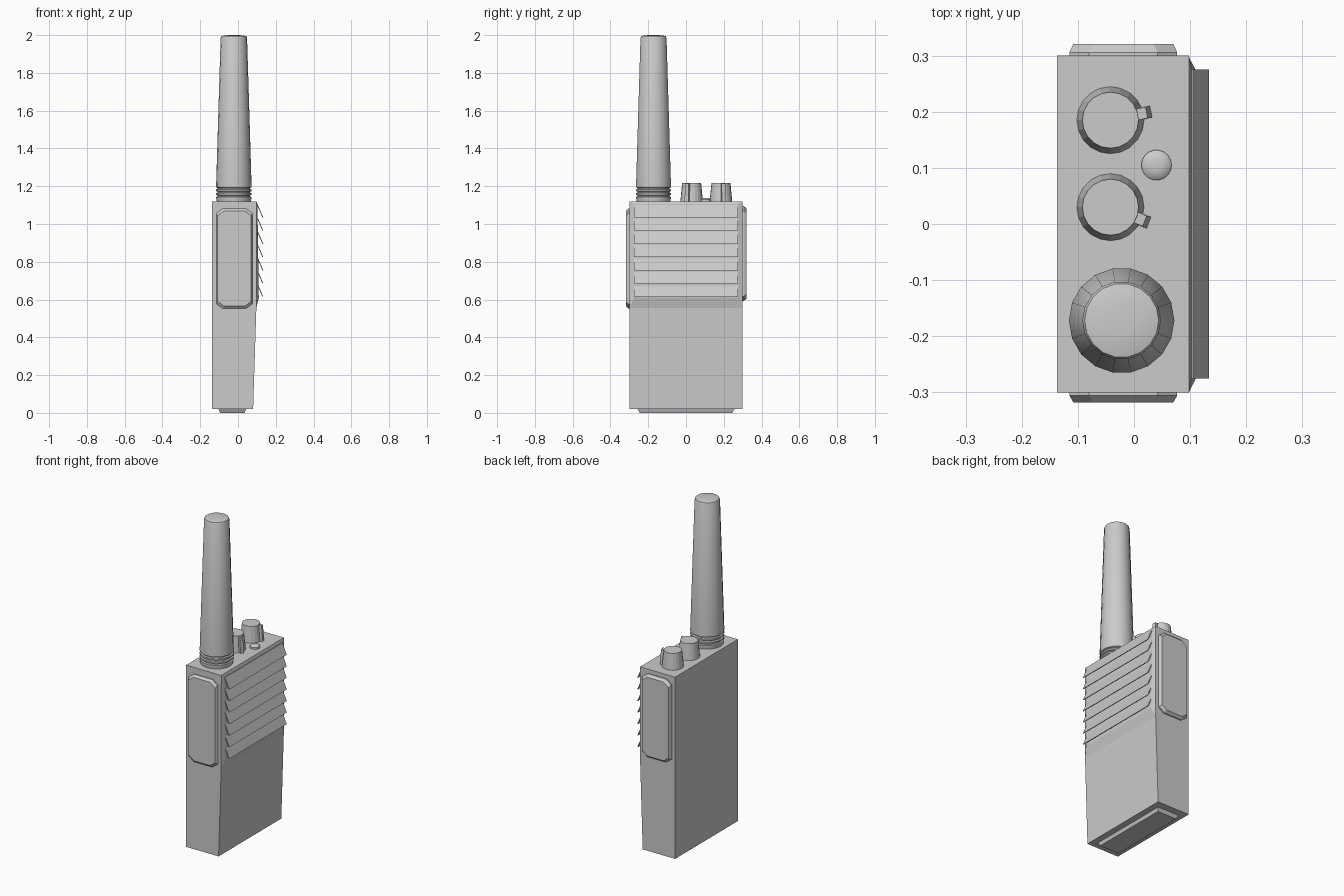
import bpy, bmesh, math
from mathutils import Matrix

if "Cube" in bpy.data.objects:
    bpy.data.objects.remove(bpy.data.objects["Cube"])


def make(name, verts, faces):
    me = bpy.data.meshes.new(name)
    me.from_pydata(verts, [], faces)
    bm = bmesh.new()
    bm.from_mesh(me)
    bmesh.ops.recalc_face_normals(bm, faces=bm.faces)
    bm.to_mesh(me)
    bm.free()
    ob = bpy.data.objects.new(name, me)
    bpy.context.collection.objects.link(ob)
    return ob


def loft(name, rings):
    """Skin a stack of equal-sized vertex rings and cap both ends."""
    n = len(rings[0])
    verts = [v for r in rings for v in r]
    faces = [(k * n + i, k * n + (i + 1) % n, (k + 1) * n + (i + 1) % n, (k + 1) * n + i)
             for k in range(len(rings) - 1) for i in range(n)]
    faces += [tuple(range(n)), tuple(range(len(verts) - n, len(verts)))]
    return make(name, verts, faces)


def lathe(name, cx, cy, profile, n):
    return loft(name, [[(cx + r * math.cos(2 * math.pi * i / n),
                         cy + r * math.sin(2 * math.pi * i / n), z) for i in range(n)]
                       for r, z in profile])


def rect(x0, x1, y0, y1, z):
    return [(x0, y0, z), (x1, y0, z), (x1, y1, z), (x0, y1, z)]


# Body, slightly thinner toward the bottom
loft("body", [rect(-0.137, 0.08, -0.3, 0.3, 0.02),
              rect(-0.137, 0.097, -0.3, 0.3, 0.55),
              rect(-0.137, 0.098, -0.3, 0.3, 1.12)])

# Raised bottom contact plate
loft("bottom_plate", [rect(-0.095, 0.035, -0.245, 0.245, 0.0),
                      rect(-0.103, 0.043, -0.257, 0.257, 0.021)])

# Raised grille backing on the +x face
loft("grille_panel", [
    [(0.096, -0.3, 0.55), (0.096, 0.3, 0.55), (0.098, 0.3, 1.12), (0.098, -0.3, 1.12)],
    [(0.11, -0.275, 0.61), (0.11, 0.275, 0.61), (0.103, 0.275, 1.105), (0.103, -0.275, 1.105)]])

# Seven thin slanted louvres
for i in range(7):
    zb = 1.035 - 0.07 * i
    prof = [(0.101, zb + 0.065), (0.106, zb + 0.065), (0.134, zb), (0.129, zb)]
    loft(f"louvre_{i + 1}", [[(x, y, z) for x, z in prof] for y in (-0.275, 0.275)])


# Bevelled side pads with clipped corners
def pad_ring(y, z0, z1, d, dz):
    x0, x1 = -0.115 + d, 0.077 - d
    z0, z1 = z0 + dz, z1 - dz
    return [(x0, y, z0 + 0.025), (x0 + 0.035, y, z0), (x1 - 0.035, y, z0), (x1, y, z0 + 0.025),
            (x1, y, z1 - 0.025), (x1 - 0.035, y, z1), (x0 + 0.035, y, z1), (x0, y, z1 - 0.025)]


for name, s, yo, z0, z1 in (("front_pad", -1, 0.318, 0.552, 1.082),
                            ("back_pad", 1, 0.321, 0.592, 1.095)):
    loft(name, [pad_ring(s * 0.298, z0, z1, 0, 0),
                pad_ring(s * 0.306, z0, z1, 0, 0),
                pad_ring(s * yo, z0, z1, 0.007, 0.013)])

# Antenna with grooved collar and shallow domed tip
profile = [(0.09, 1.118), (0.094, 1.14)]
for z in (1.143, 1.163, 1.183):
    profile += [(0.094, z), (0.086, z + 0.003), (0.086, z + 0.008), (0.094, z + 0.011)]
profile += [(0.094, 1.2), (0.07, 1.985), (0.066, 1.994), (0.05, 1.998), (0.025, 2.0)]
antenna = lathe("antenna", -0.022, -0.172, profile, 18)

# Control knobs with pointer ribs
for name, y, ang in (("rear_knob", 0.185, 12), ("middle_knob", 0.03, -22)):
    lathe(name, -0.042, y, [(0.06, 1.118), (0.05, 1.217)], 20)
    rib = loft(name + "_pointer", [rect(0.03, 0.074, -0.011, 0.011, 1.118),
                                   rect(0.03, 0.066, -0.010, 0.010, 1.214)])
    rib.data.transform(Matrix.Translation((-0.042, y, 0)) @
                       Matrix.Rotation(math.radians(ang), 4, 'Z'))

# Indicator light
light = lathe("indicator_light", 0.04, 0.105,
              [(0.027, 1.118), (0.027, 1.13), (0.02, 1.136), (0.01, 1.138)], 18)

# Smooth shading on the round parts
for ob in (antenna, light):
    bpy.ops.object.select_all(action='DESELECT')
    ob.select_set(True)
    bpy.context.view_layer.objects.active = ob
    bpy.ops.object.shade_smooth_by_angle(angle=math.radians(30))
